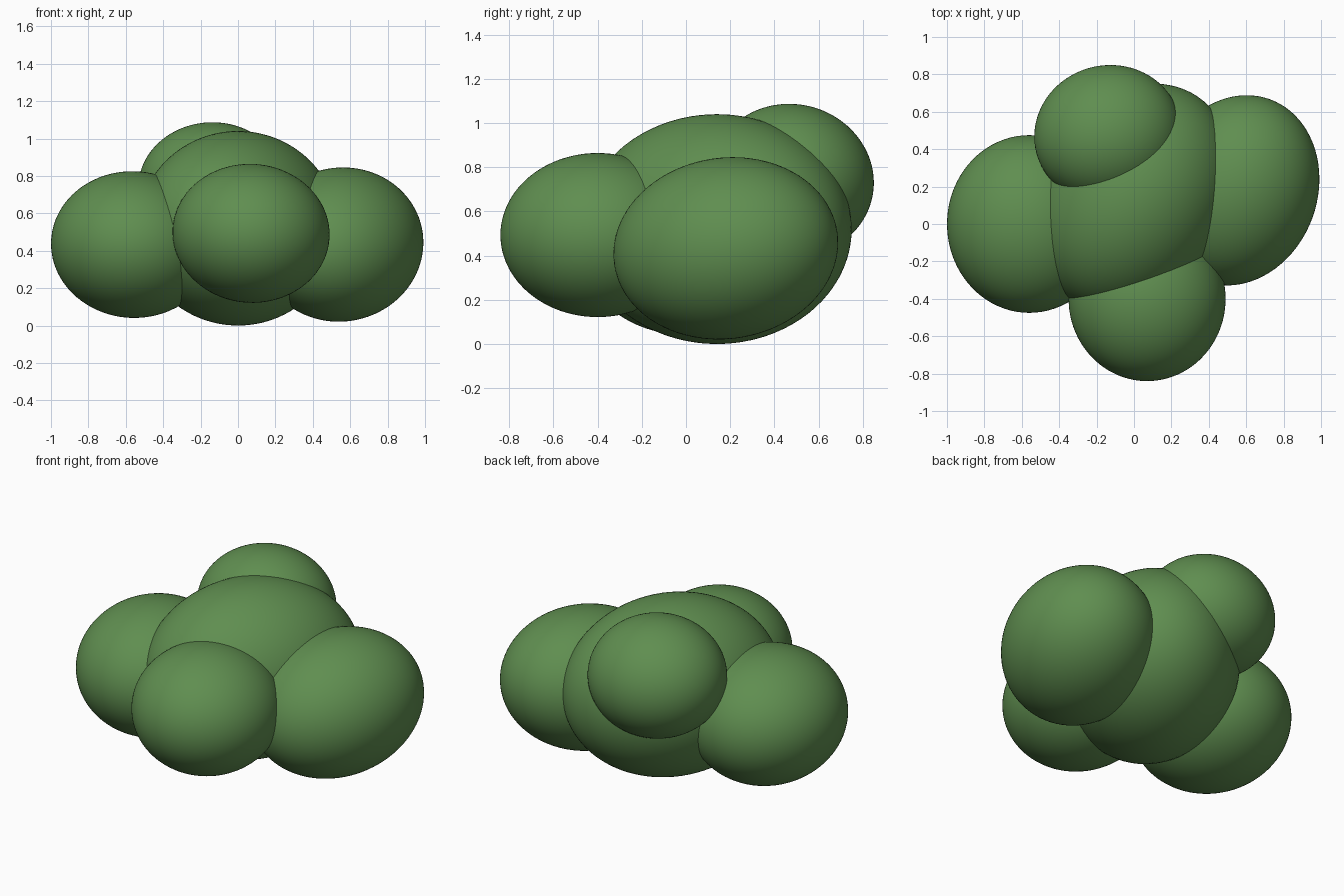
import bpy
from math import radians
from mathutils import Euler, Matrix, Vector

cube = bpy.data.objects.get("Cube")
if cube:
    bpy.data.objects.remove(cube, do_unlink=True)

# Leaf colour
leaf = bpy.data.materials.new("leaf_green")
leaf.use_nodes = True
green = (0.115, 0.27, 0.08, 1)
leaf.diffuse_color = green
shader = leaf.node_tree.nodes["Principled BSDF"]
shader.inputs["Base Color"].default_value = green
shader.inputs["Roughness"].default_value = 0.9


def clump(name, centre, radii, turn):
    """One smooth rounded clump of foliage, turned by degrees about x, y, z."""
    bpy.ops.mesh.primitive_ico_sphere_add(subdivisions=5, radius=1)
    ob = bpy.context.object
    ob.name = ob.data.name = name
    rotation = Euler([radians(a) for a in turn]).to_matrix().to_4x4()
    ob.data.transform(rotation @ Matrix.Diagonal(Vector((*radii, 1))))
    ob.location = centre
    ob.data.materials.append(leaf)
    bpy.ops.object.shade_smooth()


# Large middle clump with four smaller ones around it
clump("middle_clump", (0, 0.14, 0.52), (0.5, 0.64, 0.52), (0, 0, -29))
clump("left_clump", (0.55, 0.18, 0.433), (0.43, 0.52, 0.41), (8, 0, -20))
clump("right_clump", (-0.56, 0, 0.433), (0.44, 0.475, 0.392), (0, 3, 0))
clump("front_clump", (0.07, -0.40, 0.493), (0.42, 0.44, 0.371), (0, 4, 0))
clump("back_clump", (-0.14, 0.48, 0.742), (0.395, 0.37, 0.343), (-15, 0, 15))
